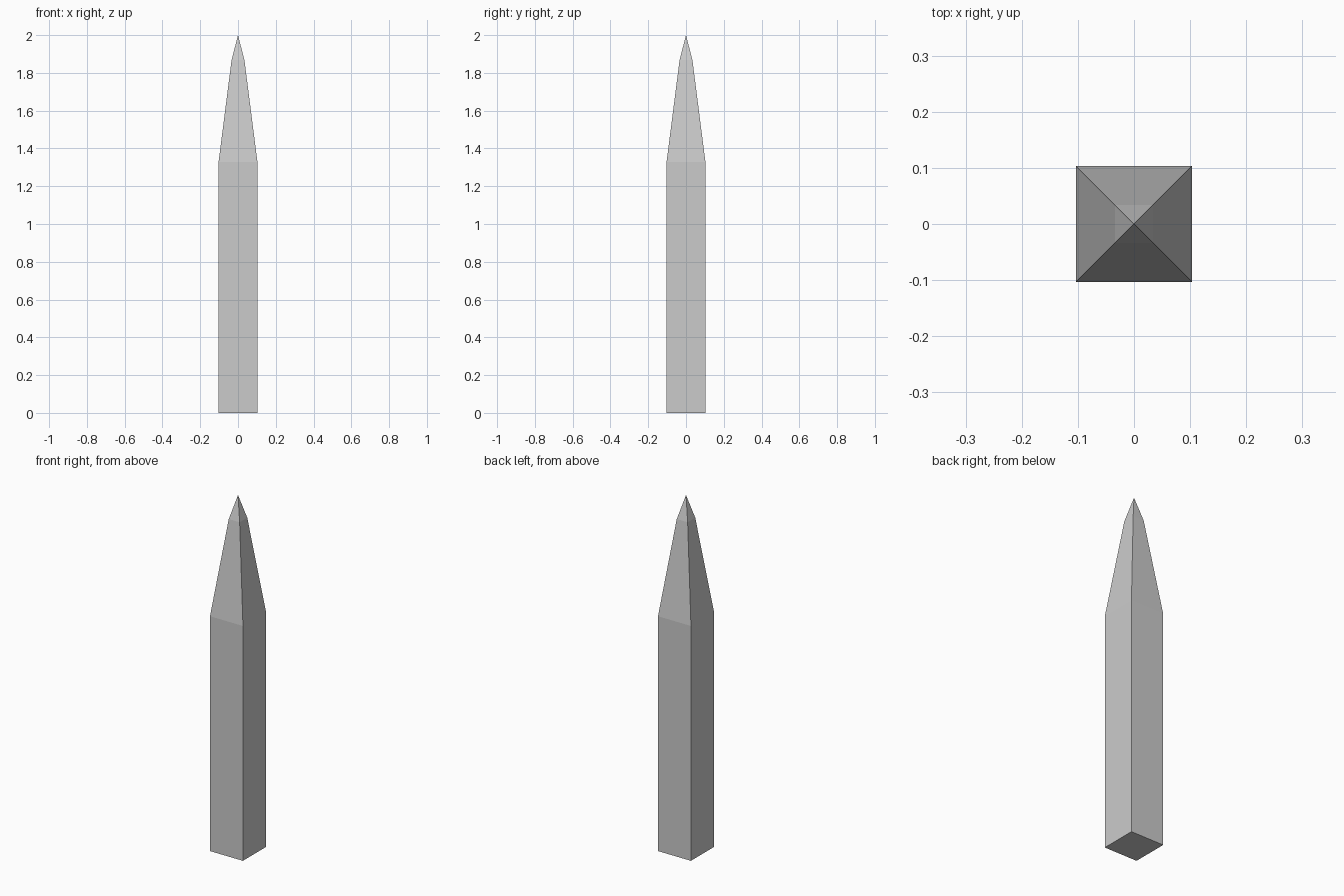
import bpy
import bmesh

if "Cube" in bpy.data.objects:
    bpy.data.objects.remove(bpy.data.objects["Cube"])

# Square sections from ground to upper bevel: (half width, height)
SECTIONS = [(0.103, 0.0), (0.103, 1.327), (0.034, 1.868)]
TIP_HEIGHT = 2.0
CORNERS = [(-1, -1), (1, -1), (1, 1), (-1, 1)]

bm = bmesh.new()
rings = [[bm.verts.new((x * h, y * h, z)) for x, y in CORNERS] for h, z in SECTIONS]
tip = bm.verts.new((0, 0, TIP_HEIGHT))

# Flat base
bm.faces.new(reversed(rings[0]))

# Straight shaft and long taper
for low, high in zip(rings, rings[1:]):
    for i in range(4):
        j = (i + 1) % 4
        bm.faces.new((low[i], low[j], high[j], high[i]))

# Steeper pointed cap
for i in range(4):
    bm.faces.new((rings[-1][i], rings[-1][(i + 1) % 4], tip))

bmesh.ops.recalc_face_normals(bm, faces=bm.faces)
mesh = bpy.data.meshes.new("pointed_post")
bm.to_mesh(mesh)
bm.free()
bpy.context.collection.objects.link(bpy.data.objects.new("pointed_post", mesh))
